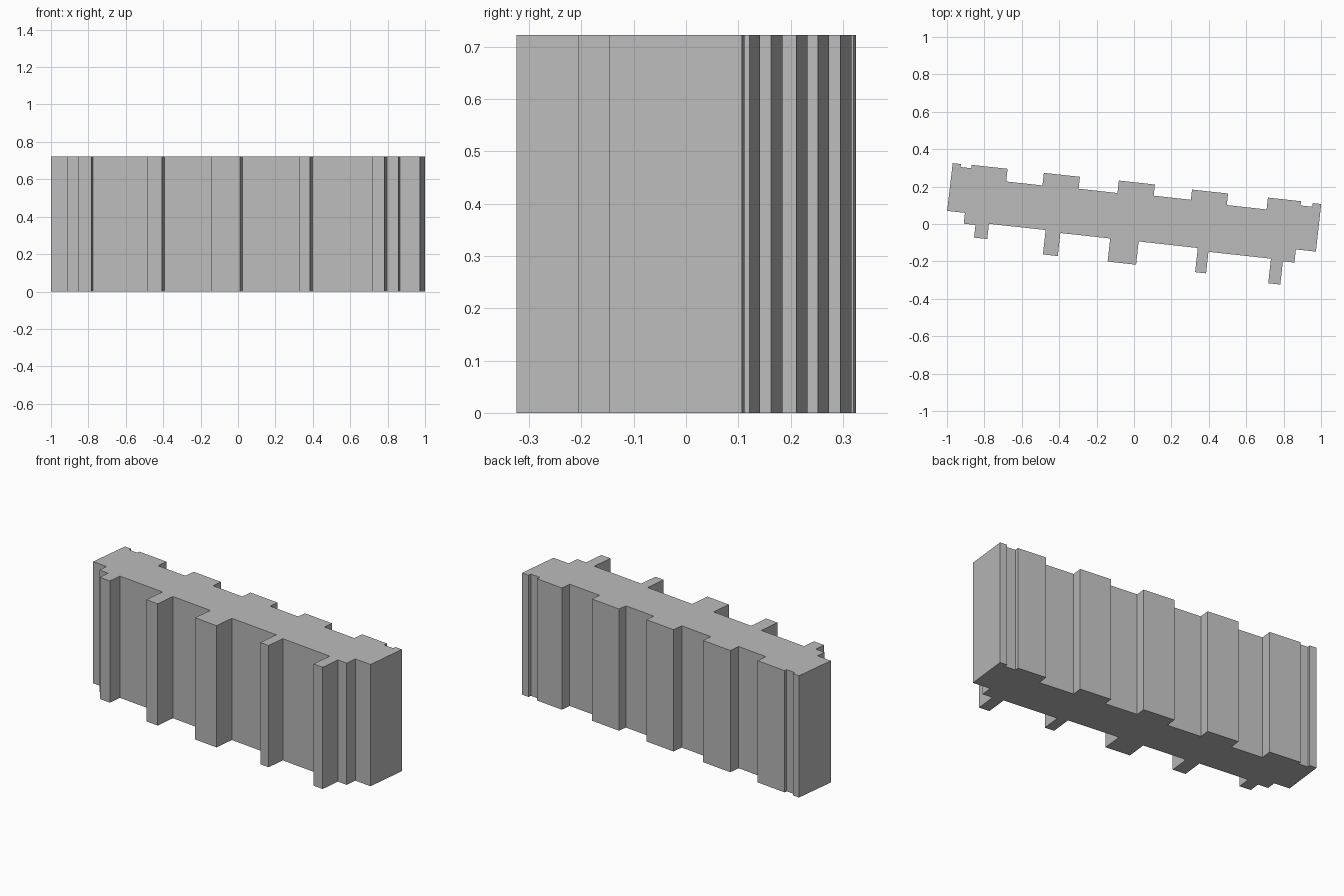
import bpy
import bmesh
from math import radians
from mathutils import Matrix

cube = bpy.data.objects.get("Cube")
if cube:
    bpy.data.objects.remove(cube, do_unlink=True)

HEIGHT = 0.722
TILT = radians(-6.3)
LEFT_END, RIGHT_END = -1.001, 0.983
WALL, BAY, NOTCH = 0.155, 0.219, 0.198

grey = bpy.data.materials.new("concrete_grey")
grey.use_nodes = True
colour = (0.5, 0.5, 0.5, 1)
grey.diffuse_color = colour
grey.node_tree.nodes["Principled BSDF"].inputs["Base Color"].default_value = colour


def stepped_line(start, runs):
    """Turn runs of (end, depth) into a right-angled stepped outline."""
    points = []
    for end, depth in runs:
        points += [(start, depth), (end, depth)]
        start = end
    return points


# Back: shallow bays, with a small notch near each end
back_runs = [
    (-0.955, 0.217), (-0.897, NOTCH + 0.003), (-0.704, BAY),
    (-0.509, 0.151), (-0.315, BAY),
    (-0.106, WALL), (0.088, 0.222),
    (0.288, 0.162), (0.482, 0.217),
    (0.696, WALL), (0.874, BAY), (0.938, NOTCH - 0.002), (RIGHT_END, 0.216),
]

# Front: narrow deep projections and stepped corners
front_runs = [
    (-0.905, -0.040), (-0.842, -0.098), (-0.771, -0.166),
    (-0.466, -0.084), (-0.386, -0.215),
    (-0.118, -0.091), (0.035, -0.215),
    (0.353, -0.090), (0.412, -0.220),
    (0.748, -0.104), (0.813, -0.236), (0.875, -0.111), (RIGHT_END, -0.040),
]

# Building block: footprint extruded straight up
outline = stepped_line(LEFT_END, front_runs) + stepped_line(LEFT_END + 0.002, back_runs)[::-1]
bm = bmesh.new()
base = bm.faces.new([bm.verts.new((x, y, 0)) for x, y in outline])
roof = bmesh.ops.extrude_face_region(bm, geom=[base], use_keep_orig=True)["geom"]
for item in roof:
    if isinstance(item, bmesh.types.BMVert):
        item.co.z = HEIGHT
bmesh.ops.rotate(bm, verts=bm.verts, matrix=Matrix.Rotation(TILT, 3, "Z"))
bmesh.ops.recalc_face_normals(bm, faces=bm.faces)

mesh = bpy.data.meshes.new("building_block")
bm.to_mesh(mesh)
bm.free()
mesh.materials.append(grey)
building = bpy.data.objects.new("building_block", mesh)
bpy.context.collection.objects.link(building)
